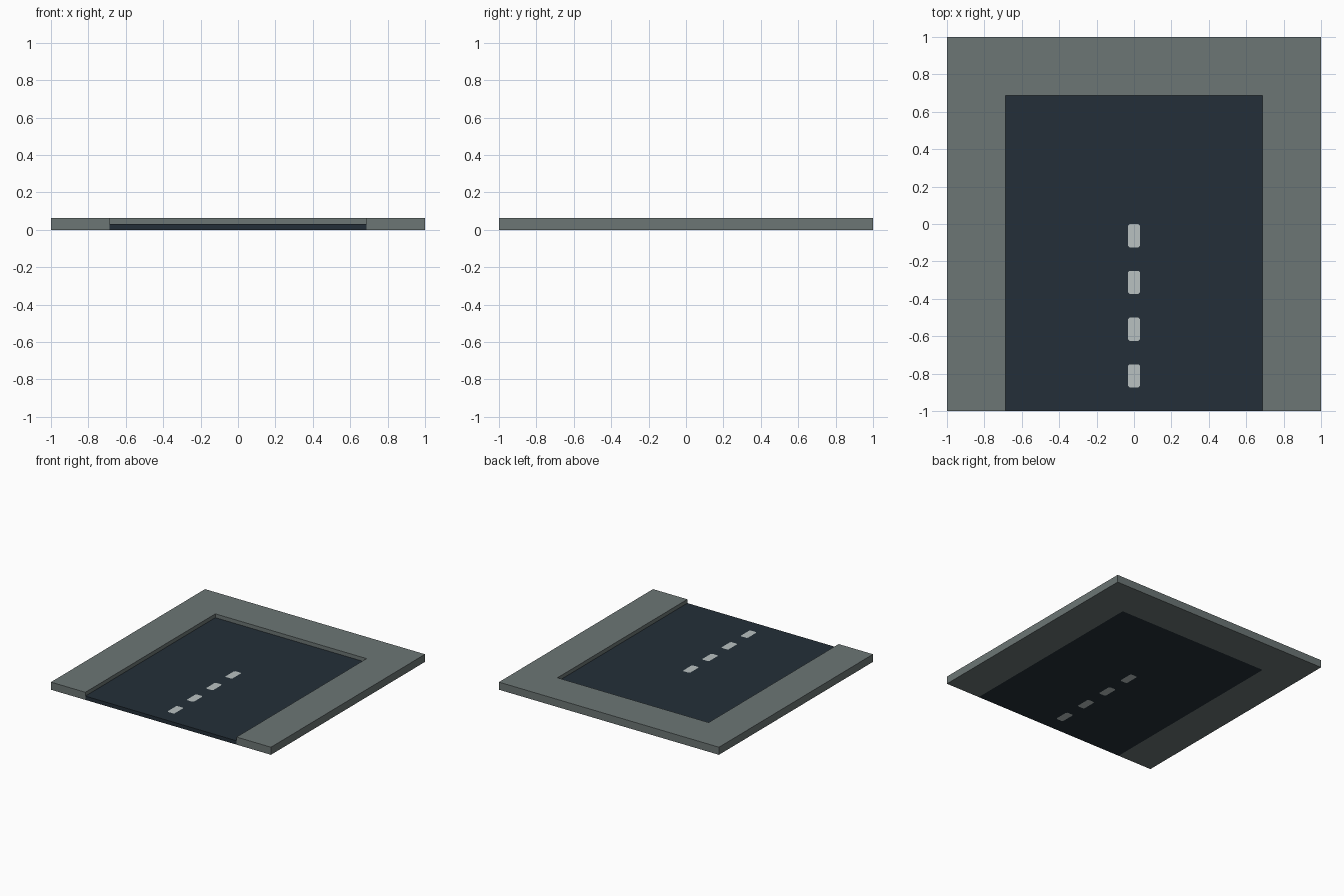
import bpy, bmesh

if "Cube" in bpy.data.objects:
    bpy.data.objects.remove(bpy.data.objects["Cube"])

ROAD_H, KERB_H = 0.03125, 0.0625
INNER = 0.6875


def material(name, rgb):
    m = bpy.data.materials.new(name)
    m.diffuse_color = (*rgb, 1)
    m.use_nodes = True
    m.node_tree.nodes["Principled BSDF"].inputs["Base Color"].default_value = m.diffuse_color
    return m


PAVING = material("paving_grey", (0.150, 0.181, 0.178))
ASPHALT = material("asphalt_dark", (0.0176, 0.0284, 0.0395))
PAINT = material("line_paint", (0.485, 0.533, 0.533))


def prism(name, outline, z0, z1, mat):
    """Extrude a counter-clockwise outline from z0 to z1."""
    bm = bmesh.new()
    face = bm.faces.new([bm.verts.new((x, y, z0)) for x, y in outline])
    out = bmesh.ops.extrude_face_region(bm, geom=[face], use_keep_orig=True)
    top = [v for v in out["geom"] if isinstance(v, bmesh.types.BMVert)]
    bmesh.ops.translate(bm, verts=top, vec=(0, 0, z1 - z0))
    bmesh.ops.recalc_face_normals(bm, faces=bm.faces[:])
    mesh = bpy.data.meshes.new(name)
    bm.to_mesh(mesh)
    bm.free()
    mesh.materials.append(mat)
    ob = bpy.data.objects.new(name, mesh)
    bpy.context.collection.objects.link(ob)
    return ob


def dash_outline(y0, y1, w=0.032, c=0.009):
    """Rectangle with clipped corners."""
    return [(-w + c, y0), (w - c, y0), (w, y0 + c), (w, y1 - c),
            (w - c, y1), (-w + c, y1), (-w, y1 - c), (-w, y0 + c)]


# raised U-shaped pavement, open at the front
prism("pavement", [(-1, -1), (-INNER, -1), (-INNER, INNER), (INNER, INNER),
                   (INNER, -1), (1, -1), (1, 1), (-1, 1)], 0, KERB_H, PAVING)

# sunken road slab
road = prism("road", [(-INNER, -1), (INNER, -1), (INNER, INNER), (-INNER, INNER)],
             0, ROAD_H, ASPHALT)

# centre line dashes, inlaid flush through the slab
for i in range(4):
    y0 = -0.875 + 0.25 * i
    outline = dash_outline(y0, y0 + 0.125)
    prism(f"lane_dash_{i + 1}", outline, 0, ROAD_H, PAINT)
    cutter = prism(f"dash_cutter_{i + 1}", outline, -0.1, 0.1, ASPHALT)
    cutter.hide_render = True
    cutter.hide_set(True)
    cut = road.modifiers.new(f"dash_slot_{i + 1}", 'BOOLEAN')
    cut.operation = 'DIFFERENCE'
    cut.solver = 'EXACT'
    cut.object = cutter
